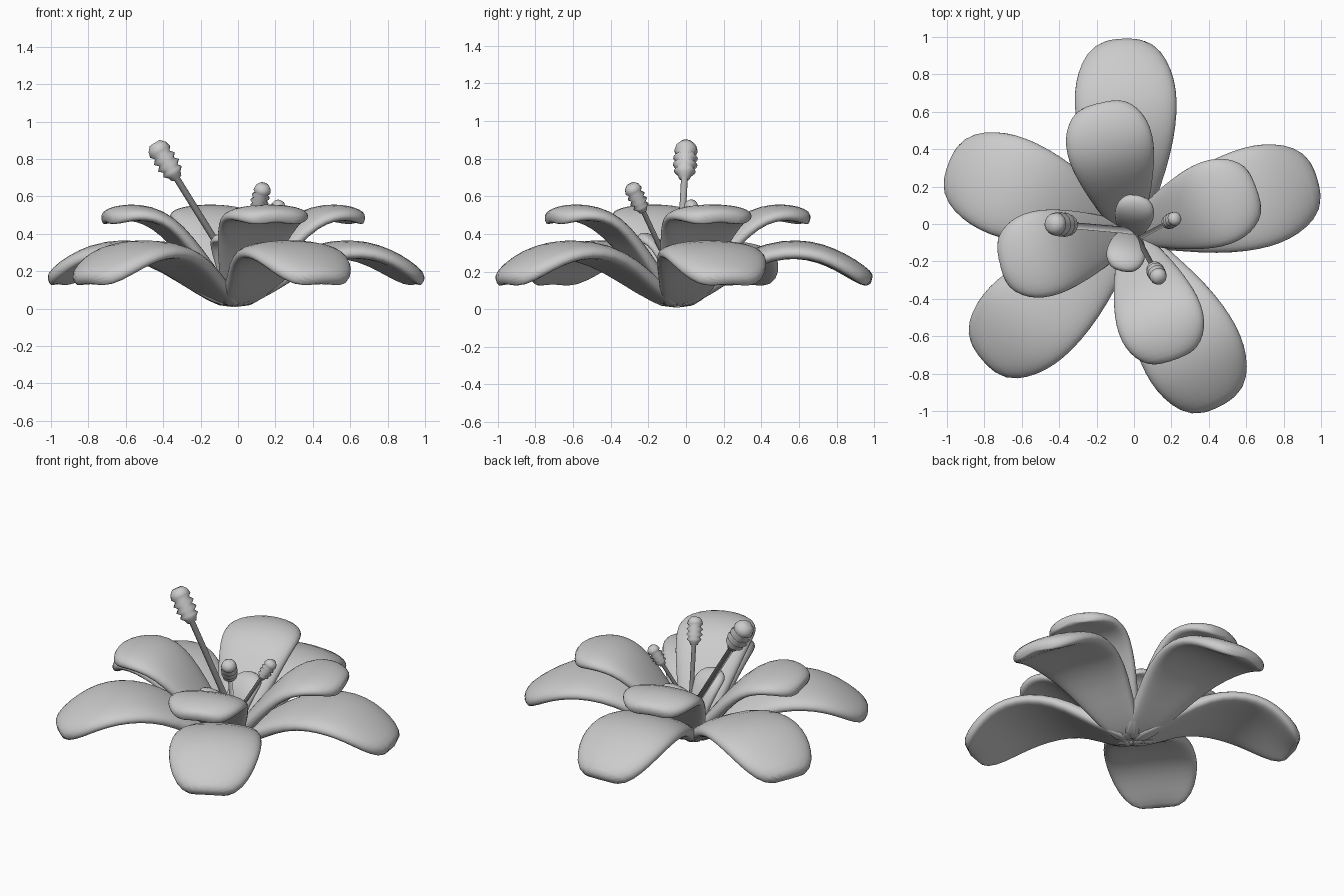
import bpy
import bmesh
import math
from mathutils import Vector

cube = bpy.data.objects.get("Cube")
if cube:
    bpy.data.objects.remove(cube, do_unlink=True)

grey = bpy.data.materials.new("soft_grey")
grey.use_nodes = True
grey.diffuse_color = (0.6, 0.6, 0.6, 1)
grey.node_tree.nodes["Principled BSDF"].inputs["Base Color"].default_value = (0.6, 0.6, 0.6, 1)

BASE = Vector((-0.02, -0.05, 0))


def loft(name, rings, subdivide):
    """Skin closed rings of points and cap both ends."""
    bm = bmesh.new()
    loops = [[bm.verts.new(p) for p in ring] for ring in rings]
    for a, b in zip(loops, loops[1:]):
        for i in range(len(a)):
            j = (i + 1) % len(a)
            bm.faces.new((a[i], a[j], b[j], b[i]))
    bm.faces.new(loops[0])
    bm.faces.new(loops[-1])
    bmesh.ops.recalc_face_normals(bm, faces=bm.faces)
    mesh = bpy.data.meshes.new(name)
    bm.to_mesh(mesh)
    bm.free()
    mesh.materials.append(grey)
    obj = bpy.data.objects.new(name, mesh)
    bpy.context.collection.objects.link(obj)
    if subdivide:
        mod = obj.modifiers.new("smooth", 'SUBSURF')
        mod.levels = mod.render_levels = 1
    mesh.shade_smooth()
    return obj


def petal(name, angle, stations, thick, droop, sides=16):
    """Stations are (reach, height, half width) along the petal's spine."""
    a = math.radians(angle)
    out = Vector((math.cos(a), math.sin(a), 0))
    side = Vector((-math.sin(a), math.cos(a), 0))
    up = Vector((0, 0, 1))
    rings = []
    last = len(stations) - 1
    for i, (r, z, w) in enumerate(stations):
        r0, z0, _ = stations[max(i - 1, 0)]
        r1, z1, _ = stations[min(i + 1, last)]
        along = (out * (r1 - r0) + up * (z1 - z0)).normalized()
        normal = along.cross(side).normalized()
        t = thick * (0.7 if i == last else 1)
        sag = droop * min(1, 2 * i / last)
        ring = []
        for k in range(sides):
            c = math.cos(math.tau * k / sides)
            s = math.sin(math.tau * k / sides)
            u = math.copysign(abs(c) ** 0.7, c)
            v = math.copysign(abs(s) ** 0.6, s)
            p = BASE + out * r + up * z + side * (w * u) + normal * (t * v - sag * u * u)
            p.z = max(p.z, 0)
            ring.append(p)
        rings.append(ring)
    return loft(name, rings, True)


# Petal spines
OUTER = [(0, -0.02, 0.085), (0.16, 0.115, 0.14), (0.33, 0.24, 0.21),
         (0.49, 0.31, 0.255), (0.64, 0.328, 0.278), (0.77, 0.305, 0.278),
         (0.88, 0.255, 0.255), (0.975, 0.195, 0.21), (1.045, 0.15, 0.125)]
MIDDLE = [(0, -0.01, 0.065), (0.11, 0.15, 0.12), (0.22, 0.295, 0.175),
          (0.33, 0.425, 0.215), (0.43, 0.498, 0.237), (0.53, 0.52, 0.237),
          (0.61, 0.517, 0.215), (0.675, 0.5, 0.175), (0.72, 0.485, 0.11)]
INNER = [(0, 0.06, 0.05), (0.03, 0.2, 0.085), (0.07, 0.3, 0.105),
         (0.12, 0.365, 0.108), (0.17, 0.385, 0.09), (0.21, 0.385, 0.05)]

for i, angle in enumerate((16, 92, 159, 220.5, 297.5)):
    petal(f"outer_petal_{i + 1}", angle, OUTER, 0.048, 0.03)
for i, angle in enumerate((19.5, 103, 193, 289)):
    petal(f"middle_petal_{i + 1}", angle, MIDDLE, 0.042, 0.025)
for i, angle in enumerate((78, 258)):
    petal(f"inner_petal_{i + 1}", angle, INNER, 0.028, 0.015)

# Ridged stamen head, as (distance from tip, radius)
HEAD = [(0, 0.032), (0.025, 0.055), (0.055, 0.063), (0.075, 0.046),
        (0.098, 0.066), (0.118, 0.046), (0.14, 0.066), (0.16, 0.044),
        (0.18, 0.058), (0.2, 0.038), (0.222, 0.03), (0.226, 0.018)]


def stamen(name, root, tip, size, sides=14):
    root, tip = Vector(root), Vector(tip)
    down = root - tip
    turn = down.to_track_quat('Z', 'Y')
    profile = [(d * size, r * size) for d, r in HEAD]
    profile.append((down.length, 0.018 * size))
    rings = [[tip + turn @ Vector((r * math.cos(math.tau * k / sides),
                                   r * math.sin(math.tau * k / sides), d))
              for k in range(sides)] for d, r in profile]
    return loft(name, rings, False)


stamen("tall_stamen", (0.03, -0.04, 0.12), (-0.445, 0.002, 0.885), 1.0)
stamen("front_stamen", (0.0, -0.04, 0.12), (0.138, -0.295, 0.665), 0.75)
stamen("side_stamen", (0.0, -0.09, 0.14), (0.23, 0.035, 0.573), 0.62)
